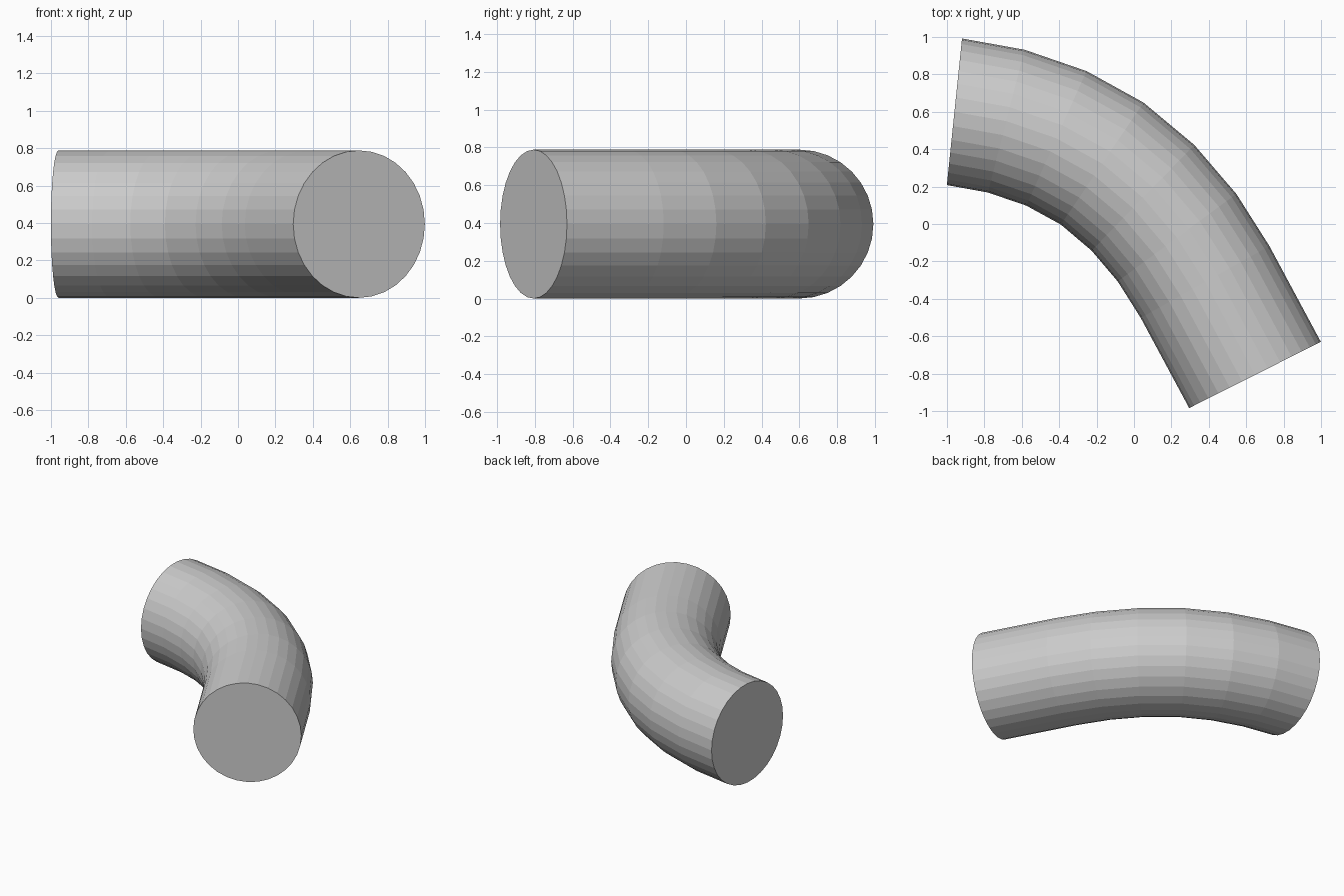
import bpy, bmesh, math
from mathutils import Vector

if "Cube" in bpy.data.objects:
    bpy.data.objects.remove(bpy.data.objects["Cube"])

SIDES = 32
RADIUS = 0.394

# Stations along the bend: path centre x, y and ring heading in degrees from +y
stations = [
    (-0.960, 0.600, 5.9), (-0.683, 0.550, 14.4), (-0.415, 0.458, 24.1),
    (-0.170, 0.323, 34.1), (0.048, 0.140, 44.2), (0.230, -0.073, 53.6),
    (0.380, -0.310, 60.8), (0.647, -0.807, 63.3),
]

bm = bmesh.new()


def ring(x, y, heading):
    a = math.radians(heading)
    across = Vector((math.sin(a), math.cos(a), 0))
    centre = Vector((x, y, RADIUS))
    verts = []
    for i in range(SIDES):
        t = 2 * math.pi * i / SIDES
        offset = across * math.cos(t) + Vector((0, 0, math.sin(t)))
        verts.append(bm.verts.new(centre + offset * RADIUS))
    return verts


# Tube wall
rings = [ring(*s) for s in stations]
for a, b in zip(rings, rings[1:]):
    for i in range(SIDES):
        j = (i + 1) % SIDES
        bm.faces.new((a[i], a[j], b[j], b[i]))

# Flat end caps
bm.faces.new(rings[0])
bm.faces.new(rings[-1])
bmesh.ops.recalc_face_normals(bm, faces=bm.faces)

mesh = bpy.data.meshes.new("bent_pipe")
bm.to_mesh(mesh)
bm.free()
bpy.context.collection.objects.link(bpy.data.objects.new("bent_pipe", mesh))
